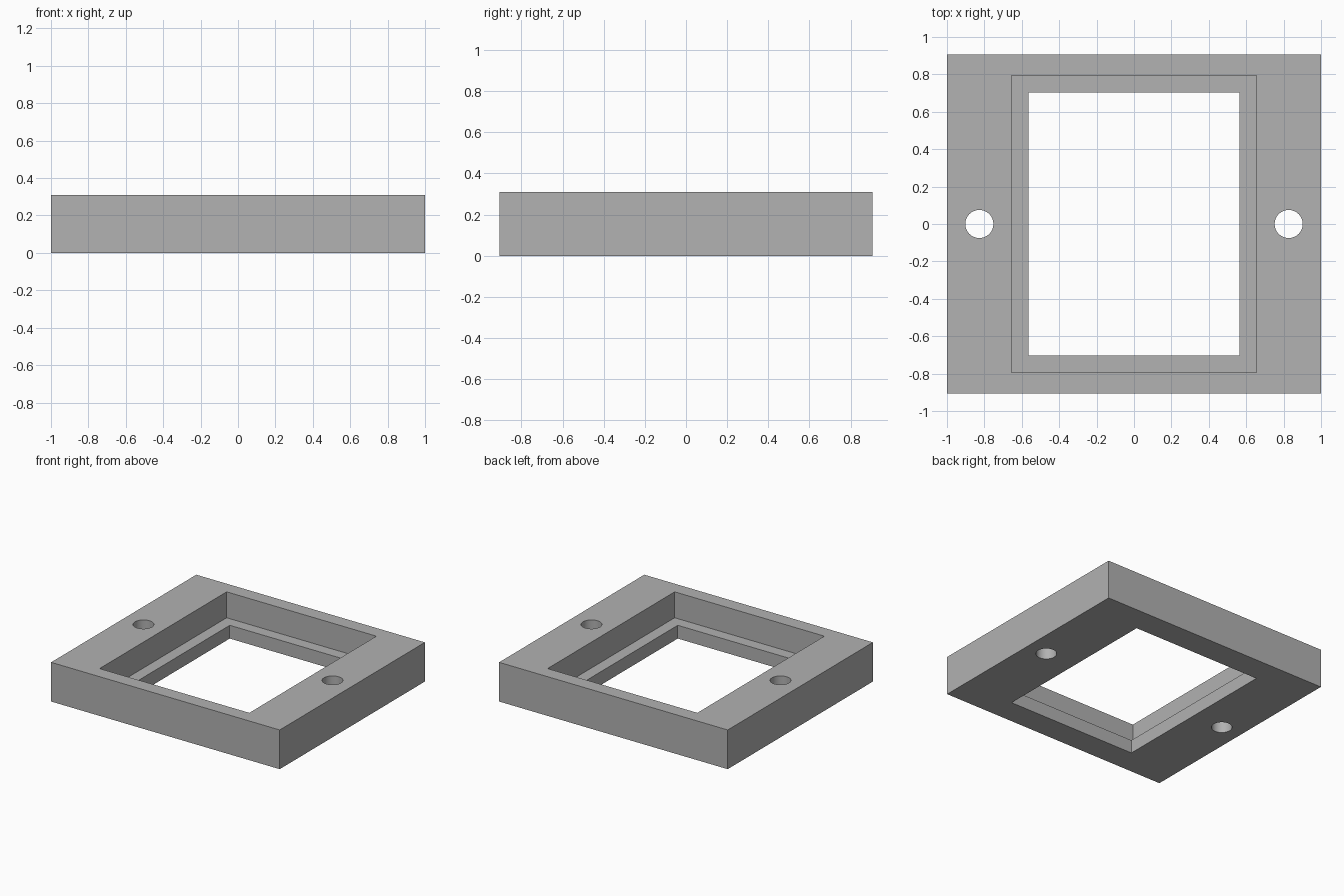
import bpy

if "Cube" in bpy.data.objects:
    bpy.data.objects.remove(bpy.data.objects["Cube"], do_unlink=True)

HEIGHT = 0.31
LEDGE = 0.105

# Single grey material
grey = bpy.data.materials.new("plain grey")
grey.use_nodes = True
colour = (0.445, 0.445, 0.445, 1)
grey.diffuse_color = colour
grey.node_tree.nodes["Principled BSDF"].inputs["Base Color"].default_value = colour


def box(name, half_x, half_y, bottom, top):
    bpy.ops.mesh.primitive_cube_add(size=2, location=(0, 0, (bottom + top) / 2))
    obj = bpy.context.object
    obj.name = name
    obj.scale = (half_x, half_y, (top - bottom) / 2)
    bpy.ops.object.transform_apply(location=True, rotation=False, scale=True)
    obj.data.materials.append(grey)
    return obj


def hole(name, x):
    bpy.ops.mesh.primitive_cylinder_add(vertices=64, radius=0.075, depth=1,
                                        location=(x, 0, HEIGHT / 2))
    obj = bpy.context.object
    obj.name = name
    obj.data.materials.append(grey)
    return obj


# Outer block, with a through window, a wider pocket above it and two bolt holes
frame = box("frame", 1, 0.907, 0, HEIGHT)
cutters = [
    box("window_cutter", 0.564, 0.702, -0.2, 0.5),
    box("pocket_cutter", 0.655, 0.794, LEDGE, 0.6),
    hole("left_hole_cutter", 0.827),
    hole("right_hole_cutter", -0.827),
]

bpy.ops.object.select_all(action="DESELECT")
frame.select_set(True)
bpy.context.view_layer.objects.active = frame
for cutter in cutters:
    cut = frame.modifiers.new(cutter.name, "BOOLEAN")
    cut.operation = "DIFFERENCE"
    cut.solver = "EXACT"
    cut.object = cutter
    bpy.ops.object.modifier_apply(modifier=cut.name)

# The cutters are no longer needed once the cuts are applied
for cutter in cutters:
    bpy.data.objects.remove(cutter, do_unlink=True)

# Smooth hole walls, sharp edges elsewhere
bpy.ops.object.shade_smooth_by_angle()
